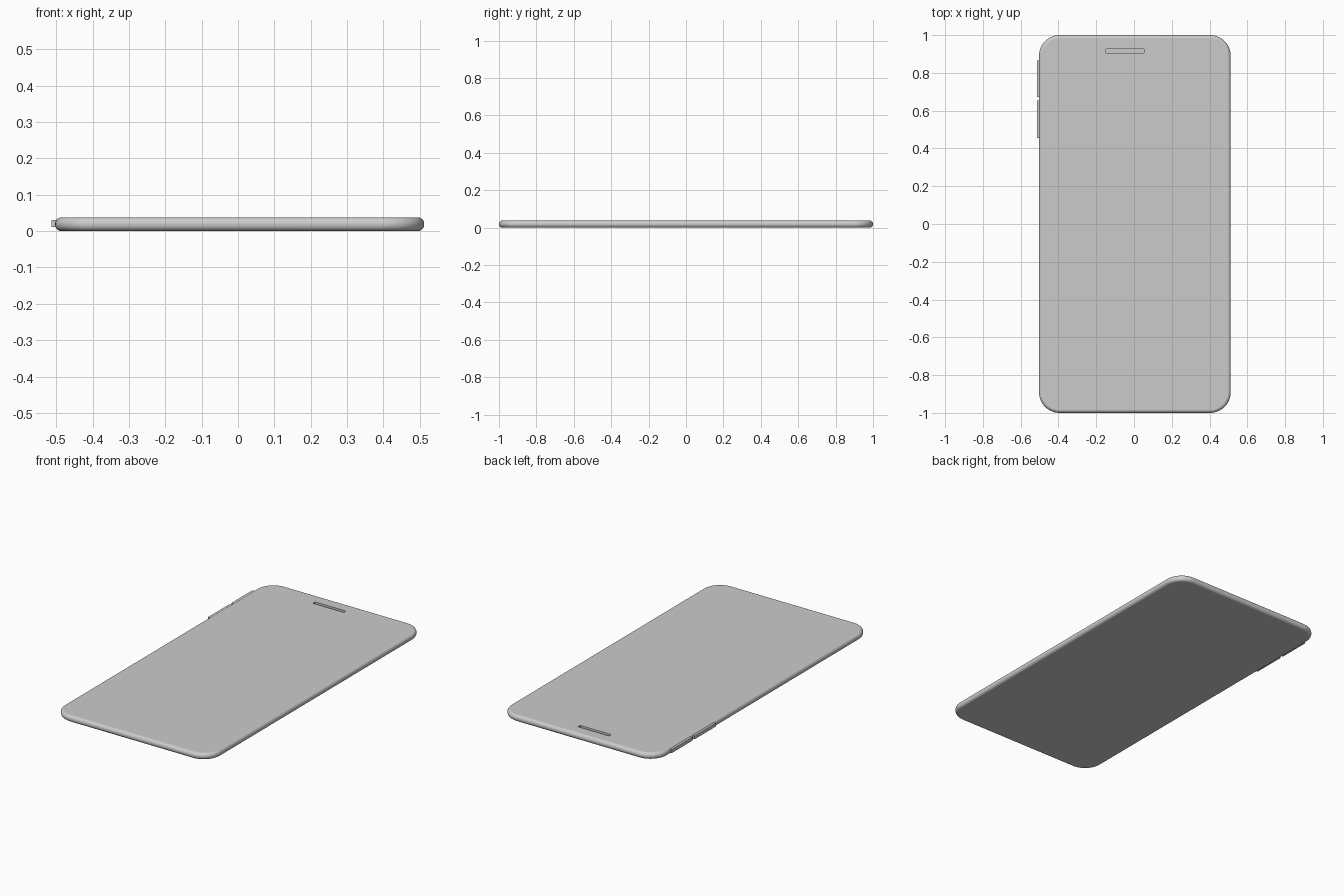
import bpy, bmesh, math

if "Cube" in bpy.data.objects:
    bpy.data.objects.remove(bpy.data.objects["Cube"])

H = 0.038


def box(name, x0, x1, y0, y1, z0, z1, corner=0.0):
    """Box from its extents, with optional rounded vertical corners."""
    bm = bmesh.new()
    bmesh.ops.create_cube(bm, size=1)
    lo, hi = (x0, y0, z0), (x1, y1, z1)
    for v in bm.verts:
        v.co = [hi[i] if v.co[i] > 0 else lo[i] for i in range(3)]
    if corner:
        uprights = [e for e in bm.edges
                    if abs(e.verts[0].co.z - e.verts[1].co.z) > 1e-5]
        bmesh.ops.bevel(bm, geom=uprights, offset=corner, offset_type='OFFSET',
                        segments=14, profile=0.5, affect='EDGES')
    mesh = bpy.data.meshes.new(name)
    bm.to_mesh(mesh)
    bm.free()
    ob = bpy.data.objects.new(name, mesh)
    bpy.context.collection.objects.link(ob)
    return ob


def apply(ob, mod):
    bpy.ops.object.select_all(action='DESELECT')
    bpy.context.view_layer.objects.active = ob
    ob.select_set(True)
    bpy.ops.object.modifier_apply(modifier=mod.name)


# Thin slab with rounded corners and rolled rim
body = box("phone_body", -0.503, 0.512, -1, 1, 0, H, corner=0.11)
rim = body.modifiers.new("rim", 'BEVEL')
rim.width = 0.018
rim.segments = 8
rim.limit_method = 'ANGLE'
rim.angle_limit = math.radians(40)
apply(body, rim)

# Earpiece slot sunk into the front glass
cutter = box("slot_cutter", -0.148, 0.053, 0.905, 0.926, H - 0.015, H + 0.02)
cutter.hide_render = True
slot = body.modifiers.new("slot", 'BOOLEAN')
slot.operation = 'DIFFERENCE'
slot.solver = 'EXACT'
slot.object = cutter
apply(body, slot)
bpy.data.objects.remove(cutter)

bpy.ops.object.shade_smooth_by_angle(angle=math.radians(30))
weighted = body.modifiers.new("weighted", 'WEIGHTED_NORMAL')
weighted.keep_sharp = True

# Volume buttons on the left edge
for name, y0, y1 in (("volume_up_button", 0.672, 0.865),
                     ("volume_down_button", 0.455, 0.653)):
    box(name, -0.513, -0.495, y0, y1, 0.011, 0.031)
